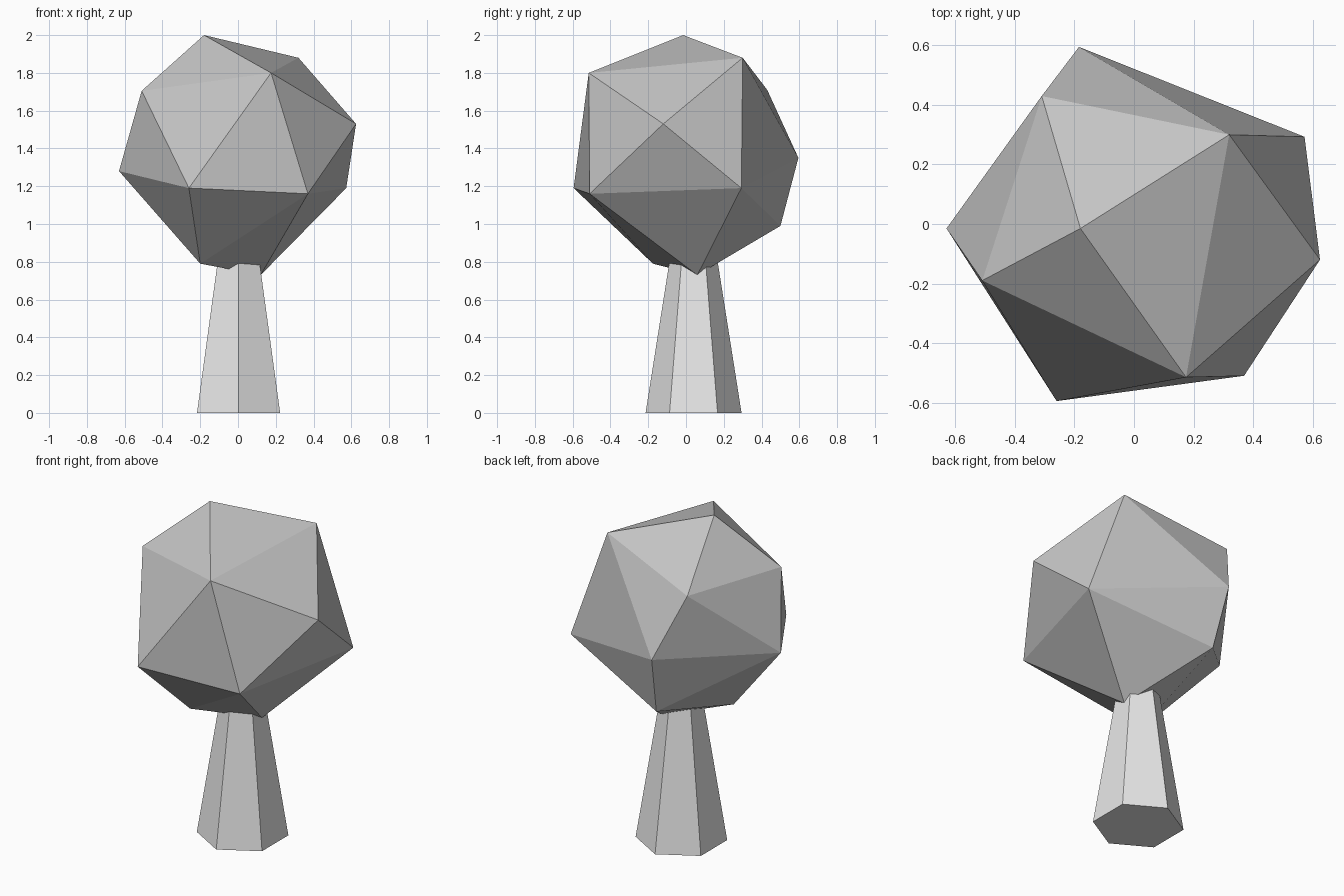
import bpy, bmesh
from mathutils import Matrix, Vector

cube = bpy.data.objects.get("Cube")
if cube:
    bpy.data.objects.remove(cube, do_unlink=True)


def make_material(name, grey):
    mat = bpy.data.materials.new(name)
    mat.use_nodes = True
    colour = (grey, grey, grey, 1)
    mat.diffuse_color = colour
    bsdf = mat.node_tree.nodes["Principled BSDF"]
    bsdf.inputs["Base Color"].default_value = colour
    bsdf.inputs["Roughness"].default_value = 0.8
    return mat


def add_object(name, bm, mat):
    bmesh.ops.recalc_face_normals(bm, faces=bm.faces)
    mesh = bpy.data.meshes.new(name)
    bm.to_mesh(mesh)
    bm.free()
    mesh.materials.append(mat)
    obj = bpy.data.objects.new(name, mesh)
    bpy.context.scene.collection.objects.link(obj)
    return obj


# Trunk: tapered six-sided column, its top buried in the crown
trunk_height = 0.9
bm = bmesh.new()
bmesh.ops.create_cone(
    bm, cap_ends=True, segments=6, radius1=0.254, radius2=0.112, depth=trunk_height,
    matrix=Matrix.Translation((0.003, 0.04, trunk_height / 2)))
# Turn the hexagon so that one corner points to the front
corner = max(bm.verts, key=lambda v: abs(v.co.y - 0.04))
if abs(corner.co.x - 0.003) > 0.01:
    bmesh.ops.rotate(bm, verts=bm.verts, cent=(0.003, 0.04, 0),
                     matrix=Matrix.Rotation(0.5235988, 3, "Z"))
add_object("trunk", bm, make_material("light grey", 0.8))

# Crown: faceted irregular ball, the hull of its corner points
crown_corners = [
    (-0.18, -0.015, 2.0), (0.32, 0.30, 1.88), (0.175, -0.515, 1.80),
    (-0.51, -0.19, 1.705), (-0.31, 0.43, 1.71), (0.625, -0.12, 1.53),
    (-0.185, 0.595, 1.35), (-0.63, -0.015, 1.28), (-0.26, -0.595, 1.19),
    (0.37, -0.51, 1.16), (0.573, 0.293, 1.19), (-0.15, 0.50, 0.99),
    (-0.20, -0.175, 0.79), (0.12, 0.06, 0.73),
]
bm = bmesh.new()
for co in crown_corners:
    bm.verts.new(Vector(co))
bmesh.ops.convex_hull(bm, input=bm.verts)
add_object("crown", bm, make_material("mid grey", 0.55))
